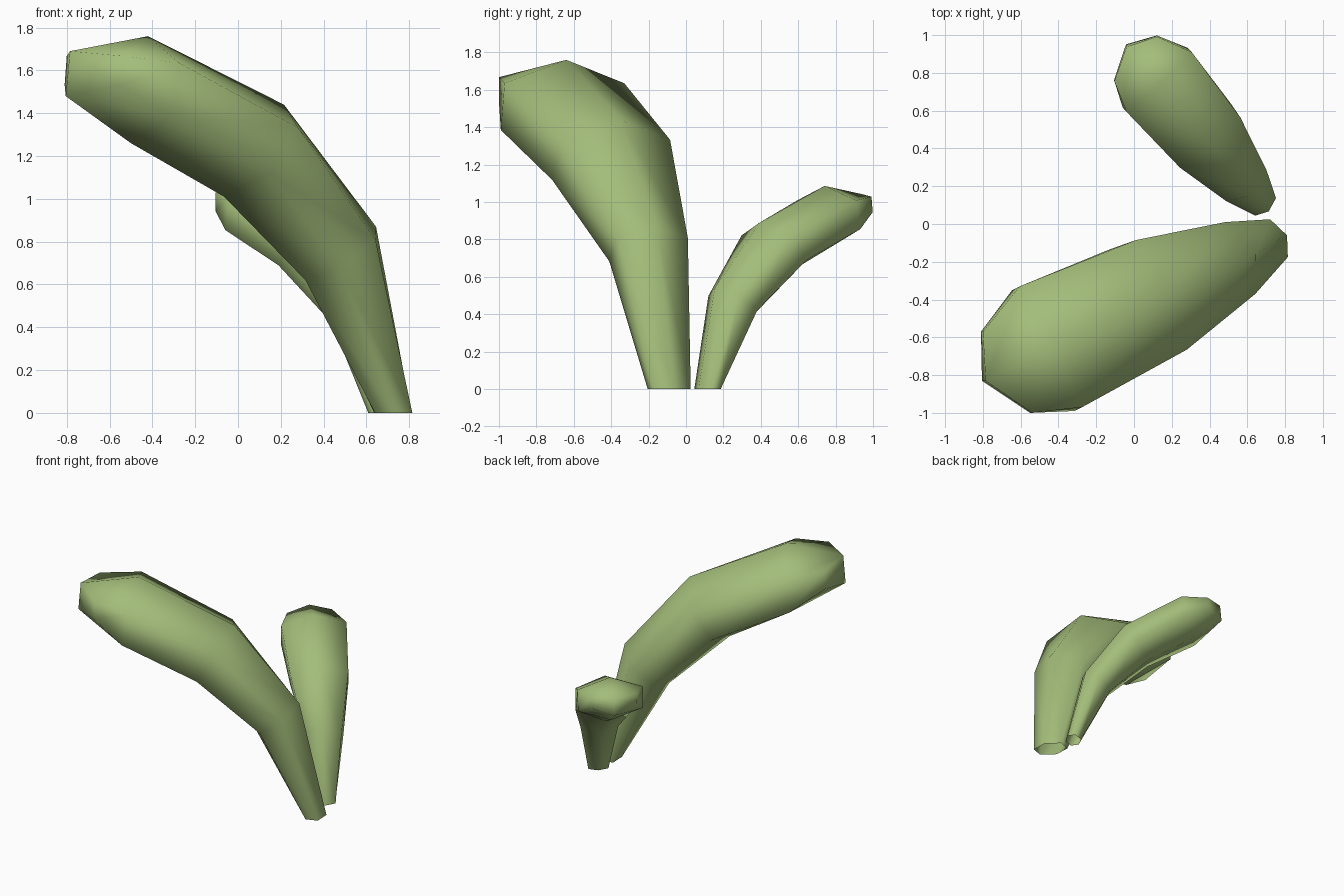
import bpy
import math
from mathutils import Vector, Matrix

if "Cube" in bpy.data.objects:
    bpy.data.objects.remove(bpy.data.objects["Cube"])

green = bpy.data.materials.new("leaf green")
green.diffuse_color = (0.37, 0.51, 0.195, 1)
green.use_nodes = True
green.node_tree.nodes["Principled BSDF"].inputs["Base Color"].default_value = green.diffuse_color

# Cross-sections of the bending stalk: centre, up half-axis, side half-axis
SECTIONS = [
    ((0.725, -0.09, 0.0), (0.085, 0.03, 0.0), (0.047, -0.10, 0)),
    ((0.48, -0.20, 0.745), (0.165, 0.04, 0.125), (0.08, -0.19, 0)),
    ((0.075, -0.40, 1.225), (0.14, 0.05, 0.215), (0.135, -0.29, 0)),
    ((-0.46, -0.66, 1.51), (0.04, 0.02, 0.25), (0.165, -0.32, 0)),
    ((-0.675, -0.785, 1.585), (0.01, 0.0, 0.105), (0.13, -0.215, 0)),
]
HEX = [(1, 0), (0.5, 1), (-0.5, 1), (-1, 0), (-0.5, -1), (0.5, -1)]
BOW = Vector((-0.12, -0.045, 0))      # middle of the blunt tip pushed forward
BASE = Vector((0.725, -0.09, 0))


def stalk(name, matrix):
    verts, faces = [], []
    last = len(SECTIONS) - 1
    for i, (c, up, side) in enumerate(SECTIONS):
        for u, s in HEX:
            p = Vector(c) + Vector(up) * u + Vector(side) * s
            if i == last:
                if s == 0:
                    p += BOW
                elif u > 0:
                    p.z += 0.03
            verts.append(matrix @ p)
    for i in range(last):
        for k in range(6):
            a, b = i * 6 + k, i * 6 + (k + 1) % 6
            faces.append((a, b, b + 6, a + 6))
    # blunt tip, folded along its middle
    t = last * 6
    faces += [(t, t + 1, t + 2, t + 3), (t, t + 3, t + 4, t + 5)]
    mesh = bpy.data.meshes.new(name)
    mesh.from_pydata(verts, [], faces)
    mesh.materials.append(green)
    ob = bpy.data.objects.new(name, mesh)
    bpy.context.collection.objects.link(ob)
    # consistent outward normals, smooth shading
    bpy.context.view_layer.objects.active = ob
    ob.select_set(True)
    bpy.ops.object.mode_set(mode='EDIT')
    bpy.ops.mesh.select_all(action='SELECT')
    bpy.ops.mesh.normals_make_consistent(inside=False)
    bpy.ops.object.mode_set(mode='OBJECT')
    bpy.ops.object.shade_smooth()
    ob.select_set(False)


# Large stalk, and a smaller turned copy beside it
stalk("large_stalk", Matrix.Identity(4))
stalk("small_stalk",
      Matrix.Translation((0.68, 0.115, 0))
      @ Matrix.Diagonal((0.65, 0.65, 0.617, 1))
      @ Matrix.Rotation(math.radians(-75), 4, 'Z')
      @ Matrix.Translation(-BASE))
